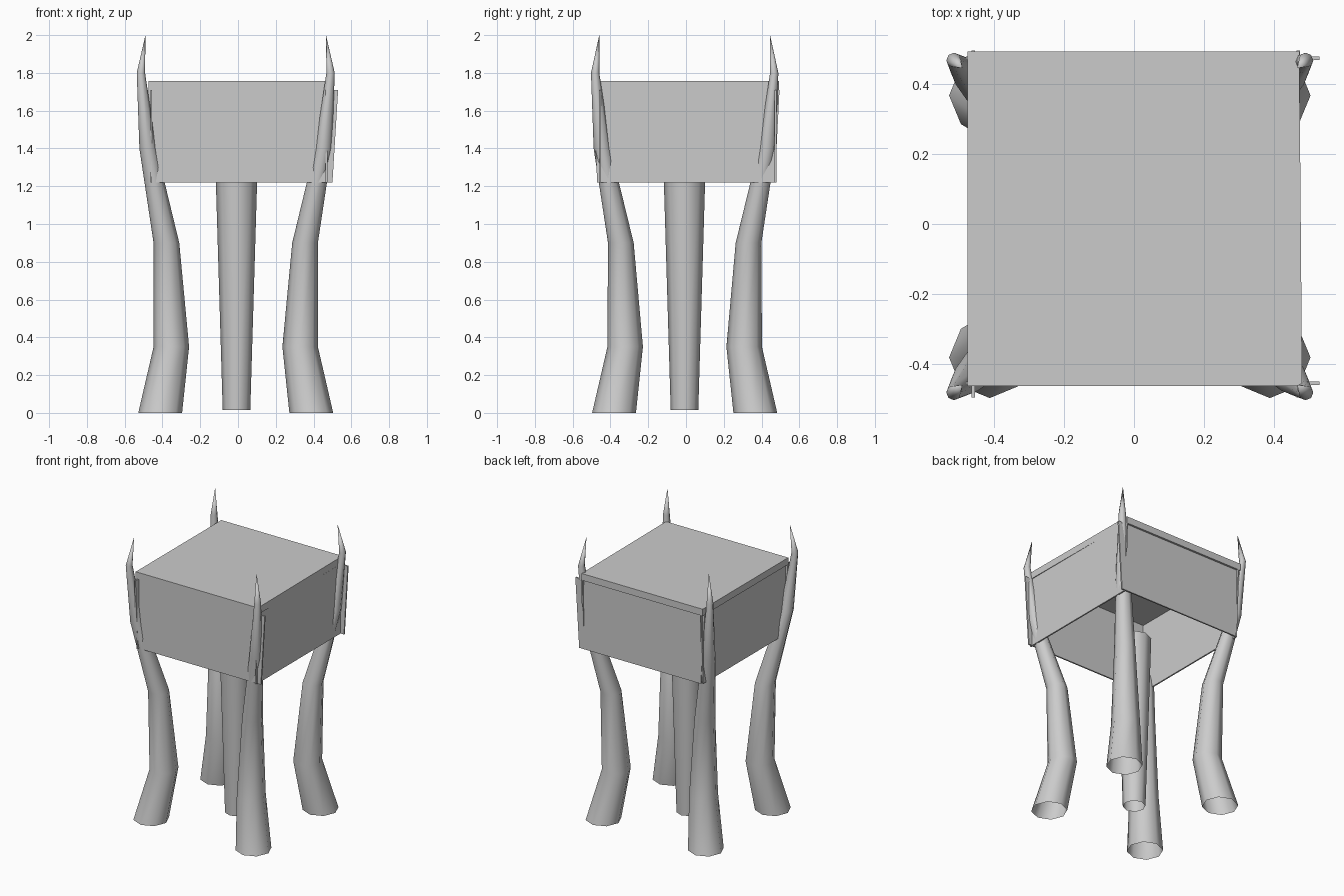
import bpy, bmesh
from math import cos, sin, tau

cube = bpy.data.objects.get("Cube")
if cube:
    bpy.data.objects.remove(cube, do_unlink=True)

grey = bpy.data.materials.new("plain_grey")
grey.use_nodes = True
grey.diffuse_color = (0.6, 0.6, 0.6, 1)
grey.node_tree.nodes["Principled BSDF"].inputs["Base Color"].default_value = (0.6, 0.6, 0.6, 1)


def finish(name, bm, smooth=False):
    bmesh.ops.recalc_face_normals(bm, faces=bm.faces)
    mesh = bpy.data.meshes.new(name)
    bm.to_mesh(mesh)
    bm.free()
    mesh.materials.append(grey)
    obj = bpy.data.objects.new(name, mesh)
    bpy.context.collection.objects.link(obj)
    if smooth:
        for p in mesh.polygons:
            p.use_smooth = True
    return obj


def tube(name, rings, sides=8):
    """Open tube through rings of (x, y, z, radius); radius 0 makes a tip."""
    bm = bmesh.new()
    loops = []
    for x, y, z, r in rings:
        count = sides if r else 1
        loops.append([bm.verts.new((x + r * cos(tau * i / sides), y + r * sin(tau * i / sides), z))
                      for i in range(count)])
    for a, b in zip(loops, loops[1:]):
        for i in range(sides):
            j = (i + 1) % sides
            if len(b) == 1:
                bm.faces.new((a[i], a[j], b[0]))
            else:
                bm.faces.new((a[i], a[j], b[j], b[i]))
    return finish(name, bm, True)


def panel(name, outline, axis, offset, thickness):
    """Flat outline extruded along one axis."""
    bm = bmesh.new()
    verts = []
    for u, v in outline:
        co = [u, v]
        co.insert(axis, offset)
        verts.append(bm.verts.new(co))
    face = bm.faces.new(verts)
    new = bmesh.ops.extrude_face_region(bm, geom=[face])["geom"]
    shift = [0, 0, 0]
    shift[axis] = thickness
    bmesh.ops.translate(bm, vec=shift, verts=[g for g in new if isinstance(g, bmesh.types.BMVert)])
    return finish(name, bm)


# Horn-shaped legs, bowed in at the knee and ending in a spike
LEG = [(0.40, 0.374, 0, 0.116), (0.341, 0.315, 0.35, 0.094), (0.367, 0.338, 0.9, 0.068),
       (0.465, 0.437, 1.4, 0.045), (0.502, 0.474, 1.8, 0.022), (0.478, 0.452, 2.0, 0)]
for fb, sy in (("front", -1), ("back", 1)):
    for lr, sx in (("left", 1), ("right", -1)):
        tube(f"{fb}_{lr}_leg", [(sx * x - 0.012, sy * y - 0.007, z, r) for x, y, z, r in LEG])

# Central post
tube("centre_post", [(-0.008, -0.008, 0.015, 0.073), (-0.008, -0.008, 1.25, 0.11)])

# Box walls, open underneath, slightly wider at the top
LOW, HIGH = 1.22, 1.71
long_wall = [(-0.45, LOW), (0.5, LOW), (0.53, HIGH), (-0.48, HIGH)]
side_wall = [(-0.47, LOW), (0.47, LOW), (0.495, HIGH), (-0.495, HIGH)]
panel("front_wall", long_wall, 1, -0.459, 0.01)
panel("back_wall", long_wall, 1, 0.468, 0.01)
panel("left_wall", side_wall, 0, 0.464, 0.01)
panel("right_wall", side_wall, 0, -0.464, 0.01)

# Lid
panel("lid", [(-0.475, -0.463), (0.48, -0.463), (0.472, 0.492), (-0.475, 0.492)], 2, HIGH, 0.048)
